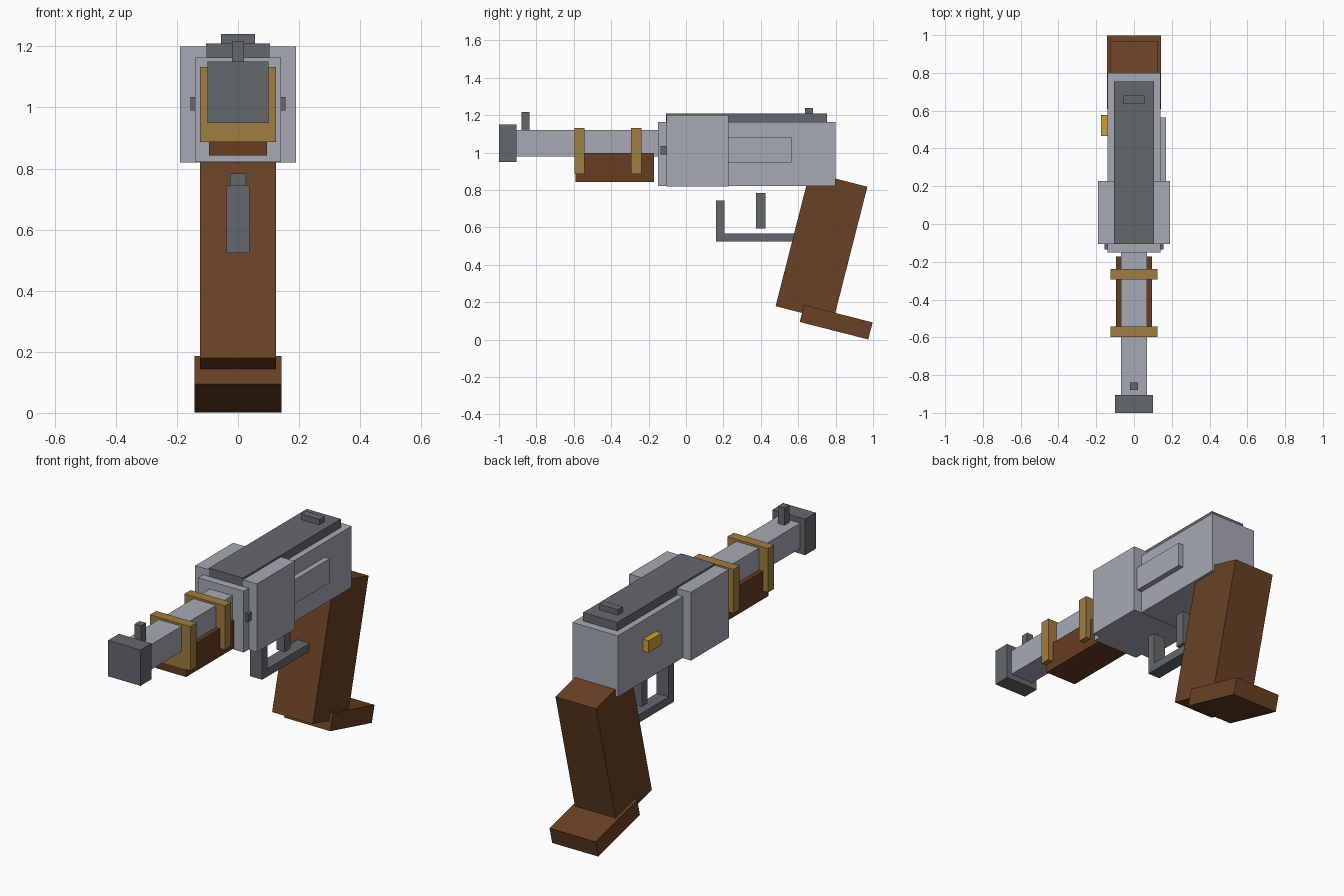
import bpy, bmesh, math
from mathutils import Matrix

if "Cube" in bpy.data.objects:
    bpy.data.objects.remove(bpy.data.objects["Cube"])


def material(name, rgb):
    m = bpy.data.materials.new(name)
    m.diffuse_color = (*rgb, 1.0)
    m.use_nodes = True
    m.node_tree.nodes["Principled BSDF"].inputs["Base Color"].default_value = m.diffuse_color
    return m


STEEL = material("light steel", (0.39, 0.40, 0.46))
DARK = material("dark steel", (0.13, 0.14, 0.15))
WOOD = material("brown wood", (0.14, 0.053, 0.018))
RED_WOOD = material("reddish wood", (0.135, 0.045, 0.015))
BRASS = material("brass", (0.35, 0.205, 0.053))
YELLOW = material("yellow", (0.60, 0.37, 0.03))


def add_box(name, mat, x, y, z, tilt=0.0):
    """Box from (min, max) ranges, optionally tilted about its centre on x."""
    bm = bmesh.new()
    bmesh.ops.create_cube(bm, size=1.0)
    size = [b - a for a, b in (x, y, z)]
    centre = [(a + b) / 2 for a, b in (x, y, z)]
    bm.transform(Matrix.Translation(centre) @ Matrix.Rotation(tilt, 4, 'X')
                 @ Matrix.Diagonal((*size, 1.0)))
    mesh = bpy.data.meshes.new(name)
    bm.to_mesh(mesh)
    bm.free()
    mesh.materials.append(mat)
    ob = bpy.data.objects.new(name, mesh)
    bpy.context.collection.objects.link(ob)
    return ob


def centred(name, mat, half, y, z, tilt=0.0):
    return add_box(name, mat, (-half, half), y, z, tilt)


# Barrel group
centred("muzzle", DARK, 0.10, (-1.0, -0.905), (0.95, 1.15))
centred("barrel", STEEL, 0.07, (-0.91, -0.14), (0.98, 1.12))
centred("front_sight", DARK, 0.02, (-0.88, -0.838), (1.11, 1.217))
centred("fore_end", RED_WOOD, 0.095, (-0.592, -0.172), (0.842, 0.998))
for i, y in enumerate((-0.597, -0.293)):
    centred(f"barrel_band_{i + 1}", BRASS, 0.125, (y, y + 0.055), (0.887, 1.132))

# Receiver group
centred("receiver", STEEL, 0.14, (-0.15, 0.80), (0.822, 1.163))
centred("receiver_block", STEEL, 0.19, (-0.105, 0.228), (0.82, 1.20))
centred("cross_pin", DARK, 0.156, (-0.135, -0.104), (0.99, 1.035))
centred("top_cover", DARK, 0.105, (-0.106, 0.755), (1.16, 1.21))
centred("rear_sight", DARK, 0.056, (0.635, 0.68), (1.205, 1.24))
add_box("side_panel", STEEL, (0.13, 0.17), (0.22, 0.563), (0.946, 1.08))
add_box("side_button", YELLOW, (-0.175, -0.13), (0.465, 0.578), (0.993, 1.06))

# Trigger group
centred("guard_post", DARK, 0.037, (0.16, 0.205), (0.524, 0.745))
centred("guard_bar", DARK, 0.037, (0.16, 0.60), (0.524, 0.568))
centred("trigger", DARK, 0.026, (0.374, 0.426), (0.594, 0.784))

# Raked grip and its foot
RAKE = math.radians(-14.3)
centred("grip", WOOD, 0.125, (0.5655, 0.8835), (0.1285, 0.8685), RAKE)
centred("grip_foot", WOOD, 0.142, (0.614, 0.992), (0.0465, 0.1405), RAKE)
